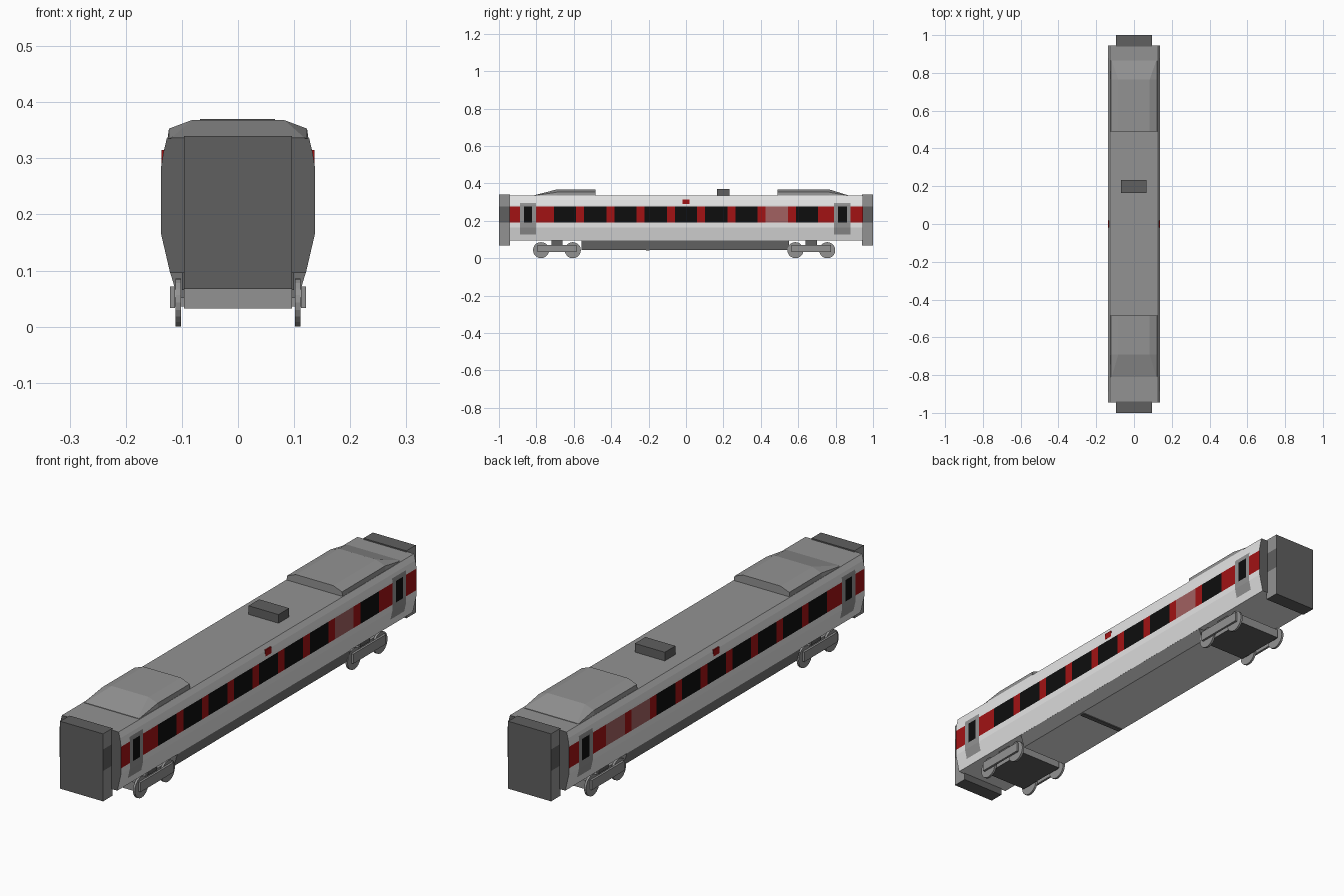
import bpy, bmesh, math
from mathutils import Vector

if "Cube" in bpy.data.objects:
    bpy.data.objects.remove(bpy.data.objects["Cube"])

MATS = {}
for name, col in {
    "white": (0.78, 0.78, 0.78), "grey": (0.29, 0.29, 0.29), "mid_grey": (0.17, 0.17, 0.17),
    "dark_grey": (0.115, 0.115, 0.115), "red": (0.36, 0.006, 0.007),
    "black": (0.004, 0.004, 0.004), "pale_red": (0.36, 0.12, 0.12)}.items():
    m = bpy.data.materials.new(name)
    m.diffuse_color = (*col, 1)
    m.use_nodes = True
    m.node_tree.nodes["Principled BSDF"].inputs["Base Color"].default_value = m.diffuse_color
    MATS[name] = m
NAMES = list(MATS)


def finish(bm, name, rule):
    """Colour each face by a rule (or one colour) and make the object."""
    bmesh.ops.recalc_face_normals(bm, faces=bm.faces)
    bm.normal_update()
    for f in bm.faces:
        col = rule if isinstance(rule, str) else rule(f.calc_center_median(), f.normal)
        f.material_index = NAMES.index(col)
    me = bpy.data.meshes.new(name)
    bm.to_mesh(me)
    bm.free()
    for m in MATS.values():
        me.materials.append(m)
    ob = bpy.data.objects.new(name, me)
    bpy.context.collection.objects.link(ob)
    return ob


def loft(rings):
    """Closed solid through rings of equal point count."""
    bm = bmesh.new()
    vs = [[bm.verts.new(p) for p in r] for r in rings]
    n = len(rings[0])
    for a, b in zip(vs, vs[1:]):
        for i in range(n):
            j = (i + 1) % n
            bm.faces.new((a[i], a[j], b[j], b[i]))
    bm.faces.new(vs[0])
    bm.faces.new(vs[-1])
    return bm


def prism(half, y0, y1):
    """Mirror a half outline (x, z) and extrude it along y."""
    outline = half + [(-x, z) for x, z in reversed(half)]
    return loft([[(x, y, z) for x, z in outline] for y in (y0, y1)])


def cut(bm, axis, values):
    no = Vector((axis == 'x', axis == 'y', axis == 'z'))
    for v in values:
        bmesh.ops.bisect_plane(bm, geom=bm.verts[:] + bm.edges[:] + bm.faces[:],
                               plane_co=no * v, plane_no=no, dist=1e-5)


def box(name, x, y, z, rule):
    pts = lambda yy: [(x[0], yy, z[0]), (x[1], yy, z[0]), (x[1], yy, z[1]), (x[0], yy, z[1])]
    return finish(loft([pts(y[0]), pts(y[1])]), name, rule)


# Body shell with stripe, windows and doors cut into its sides
BAND = (0.19, 0.277)
DOOR_Z = (0.127, 0.295)
DOORS = [(-0.888, -0.802), (0.792, 0.88)]
DOOR_WINDOWS = [(-0.866, -0.823), (0.814, 0.861)]
WINDOWS = [(-0.707 + 0.1618 * i, -0.588 + 0.1618 * i) for i in range(9)]


def inside(v, spans):
    return next((i for i, (a, b) in enumerate(spans) if a < v < b), None)


def body_colour(c, n):
    if abs(n.y) > 0.9:
        return "dark_grey"
    if n.z > 0.9:
        return "grey"
    if abs(n.x) < 0.5:
        return "white"
    in_band = BAND[0] < c.z < BAND[1]
    if in_band and inside(c.y, DOOR_WINDOWS) is not None:
        return "black"
    if DOOR_Z[0] < c.z < DOOR_Z[1] and inside(c.y, DOORS) is not None:
        return "grey"
    if not in_band:
        return "white"
    i = inside(c.y, WINDOWS)
    if i is None:
        return "red"
    return "pale_red" if i == 7 or (i == 8 and c.x < 0) else "black"


bm = prism([(0.121, 0.096), (0.137, 0.165), (0.137, 0.285), (0.133, 0.31), (0.127, 0.335)],
           -0.945, 0.945)
cut(bm, 'z', BAND + DOOR_Z)
cut(bm, 'y', [v for span in DOORS + DOOR_WINDOWS + WINDOWS for v in span])
finish(bm, "body", body_colour)

# Underfloor skirt with a light underside and a cross member
finish(prism([(0.105, 0.044), (0.121, 0.097)], -0.56, 0.55), "skirt",
       lambda c, n: "white" if n.z < -0.9 else "mid_grey")
box("underfloor_beam", (-0.1, 0.1), (-0.215, -0.195), (0.04, 0.05), "dark_grey")

# Gangway connectors with a darker band on their sides
for s, end in ((-1, "front"), (1, "rear")):
    bm = prism([(0.096, 0.067), (0.096, 0.34)], s * 0.94, s * 1.0)
    cut(bm, 'z', BAND)
    finish(bm, end + "_gangway", lambda c, n: "grey" if abs(n.x) > 0.9 and not
           BAND[0] < c.z < BAND[1] else "dark_grey")


# Roof pods sloping down toward the ends of the carriage
def pod(name, inner, knee, tip):
    def ring(y, edge, zs, top, zt):
        half = [(edge, 0.333), (edge - 0.003, zs), (top, zt)]
        return [(x, y, z) for x, z in half + [(-x, z) for x, z in reversed(half)]]
    finish(loft([ring(inner, 0.126, 0.353, 0.083, 0.368), ring(knee, 0.126, 0.353, 0.083, 0.368),
                 ring(tip, 0.126, 0.335, 0.118, 0.337)]), name, "grey")


pod("front_roof_pod", -0.485, -0.69, -0.81)
pod("rear_roof_pod", 0.49, 0.765, 0.865)
box("roof_vent", (-0.068, 0.066), (0.165, 0.233), (0.33, 0.37), "dark_grey")

# Small red side markers
for s, side in ((-1, "left"), (1, "right")):
    box(side + "_marker", sorted((s * 0.127, s * 0.1365)), (-0.018, 0.018), (0.289, 0.315), "red")

# Bogies: centre block, side frames, pivot and four wheels each
for cy, end in ((-0.69, "front"), (0.67, "rear")):
    box(end + "_bogie_block", (-0.096, 0.096), (cy - 0.11, cy + 0.11), (0.032, 0.068),
        lambda c, n: "dark_grey" if n.z < -0.9 else "grey")
    box(end + "_bogie_pivot", (-0.1, 0.1), (cy - 0.03, cy + 0.03), (0.065, 0.098), "dark_grey")
    for s, side in ((-1, "left"), (1, "right")):
        box(f"{end}_{side}_bogie_frame", sorted((s * 0.112, s * 0.121)),
            (cy - 0.105, cy + 0.105), (0.033, 0.072), "grey")
        for dy, pos in ((-0.085, "leading"), (0.085, "trailing")):
            rings = [[(s * x, cy + dy + 0.043 * math.cos(a * math.pi / 10),
                       0.043 + 0.043 * math.sin(a * math.pi / 10)) for a in range(20)]
                     for x in (0.102, 0.111)]
            finish(loft(rings), f"{end}_{side}_{pos}_wheel", "grey")
            # axle stub joining wheel to block and frame
            box(f"{end}_{side}_{pos}_axle", sorted((s * 0.09, s * 0.115)),
                (cy + dy - 0.008, cy + dy + 0.008), (0.036, 0.052), "grey")
